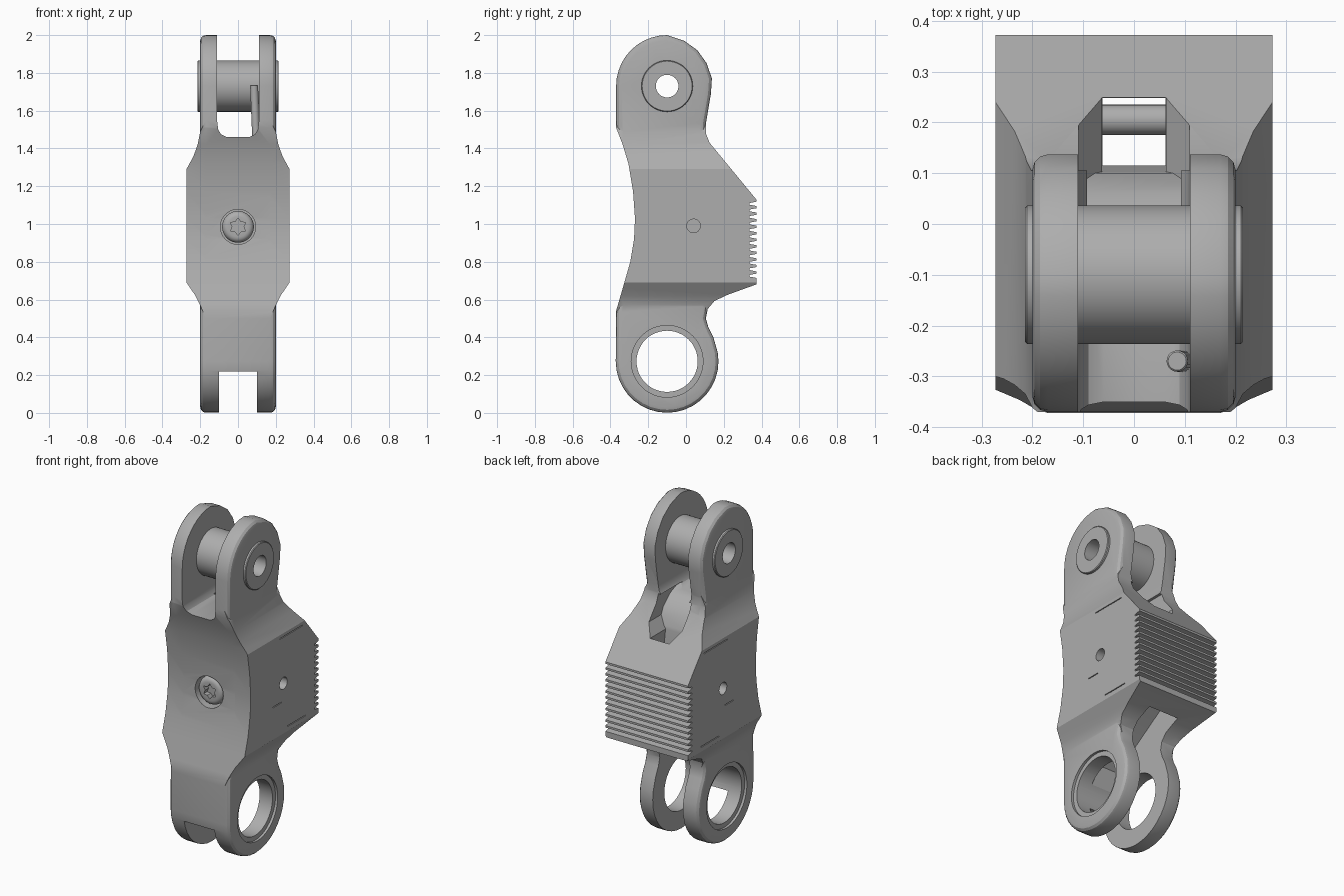
import bpy, bmesh
from math import sin, cos, pi, radians
from mathutils import Vector

if "Cube" in bpy.data.objects:
    bpy.data.objects.remove(bpy.data.objects["Cube"], do_unlink=True)

grey = bpy.data.materials.new("plain grey")
grey.use_nodes = True
COLOUR = (0.42, 0.42, 0.42, 1)
grey.diffuse_color = COLOUR
for node in grey.node_tree.nodes:
    if node.type == 'BSDF_PRINCIPLED':
        node.inputs["Base Color"].default_value = COLOUR


def place(axis, p, d):
    """Point p of a flat profile, at distance d along the axis."""
    return {'x': (d, p[0], p[1]), 'y': (p[0], d, p[1]), 'z': (p[0], p[1], d)}[axis]


def prism(name, pts, axis, a, b, bevel=0.0, ring=0.0, segments=3):
    """Extrude a profile along an axis; can round both rims or keep only a ring."""
    bm = bmesh.new()
    face = bm.faces.new([bm.verts.new(place(axis, p, a)) for p in pts])
    faces = [face]
    if ring:
        faces = bmesh.ops.inset_region(bm, faces=[face], thickness=ring, use_boundary=True,
                                       use_even_offset=True)["faces"]
        bmesh.ops.delete(bm, geom=[face], context='FACES_ONLY')
    ext = bmesh.ops.extrude_face_region(bm, geom=faces, use_keep_orig=True)["geom"]
    shift = Vector(place(axis, (0, 0), b - a))
    bmesh.ops.translate(bm, vec=shift, verts=[g for g in ext if isinstance(g, bmesh.types.BMVert)])
    bmesh.ops.recalc_face_normals(bm, faces=bm.faces[:])
    if bevel:
        k = 'xyz'.index(axis)
        rims = [e for e in bm.edges if abs(e.verts[0].co[k] - e.verts[1].co[k]) < 1e-5]
        bmesh.ops.bevel(bm, geom=rims, offset=bevel, segments=segments, profile=0.5,
                        affect='EDGES', clamp_overlap=True)
    mesh = bpy.data.meshes.new(name)
    bm.to_mesh(mesh)
    bm.free()
    mesh.materials.append(grey)
    ob = bpy.data.objects.new(name, mesh)
    bpy.context.collection.objects.link(ob)
    return ob


def combine(target, other, op='DIFFERENCE'):
    mod = target.modifiers.new("combine", 'BOOLEAN')
    mod.operation, mod.object, mod.solver = op, other, 'EXACT'
    bpy.context.view_layer.objects.active = target
    bpy.ops.object.modifier_apply(modifier=mod.name)
    bpy.data.objects.remove(other, do_unlink=True)


def arc(cx, cy, r, start, end, n):
    return [(cx + r * cos(radians(start + (end - start) * i / n)),
             cy + r * sin(radians(start + (end - start) * i / n))) for i in range(n + 1)]


def disc(cx, cy, r, n=48):
    return arc(cx, cy, r, 0, 360, n)[:-1]


def mirrored(half):
    return half + [(-x, z) for x, z in reversed(half)]


def box(y0, y1, z0, z1):
    return [(y0, z0), (y1, z0), (y1, z1), (y0, z1)]


EYE_Y, TOP_Z, LOW_Z = -0.1, 1.73, 0.273

# Side outline, given clockwise from the upper eye, with a choice of back edge
teeth = []
COUNT = 13
pitch = 0.45 / COUNT
for i in range(COUNT):
    z = 1.13 - i * pitch
    teeth += [(0.372, z), (0.372, z - pitch * 0.35)]
    if i < COUNT - 1:
        teeth += [(0.335, z - pitch * 0.55), (0.335, z - pitch * 0.8)]
teeth[-1] = (0.372, 0.68)


def outline(back):
    upper = arc(EYE_Y, TOP_Z, 0.27, 180, 90, 10)
    upper += [(-0.01, 1.97), (0.06, 1.92), (0.11, 1.85), (0.137, 1.77), (0.132, 1.69),
              (0.105, 1.53), (0.105, 1.48), (0.125, 1.43)]
    throat = [(0.22, 0.625), (0.15, 0.592), (0.115, 0.55), (0.105, 0.5), (0.118, 0.455),
              (0.145, 0.4)]
    lower = arc(EYE_Y, LOW_Z, 0.272, 10, -180, 19)
    front = [(-0.37, 0.54), (-0.335, 0.66), (-0.295, 0.8), (-0.275, 0.92), (-0.27, 1.03),
             (-0.28, 1.17), (-0.305, 1.32), (-0.335, 1.42), (-0.37, 1.51)]
    return upper + back + throat + lower + front


# Main frame: rounded full-height plate joined with the wider toothed middle
frame = prism("link_frame", outline([(0.32, 1.17), (0.32, 0.68)]), 'x', -0.2, 0.2, bevel=0.03)
middle = prism("middle_block", outline(teeth), 'x', -0.4, 0.4)
flare = mirrored([(0.17, 0.5), (0.2, 0.57), (0.225, 0.62), (0.273, 0.69), (0.273, 1.29),
                  (0.235, 1.36), (0.214, 1.42), (0.2, 1.49), (0.17, 1.55)])
combine(middle, prism("flare_cutter", flare, 'y', -1, 1), 'INTERSECT')
combine(frame, middle, 'UNION')

# Upper fork slot, its tapering scooped floor and the shaft down through the block
slot = mirrored([(0.06, 1.46), (0.09, 1.475), (0.105, 1.5), (0.11, 1.54), (0.11, 2.2)])
combine(frame, prism("upper_slot", slot, 'y', -1, 1))
scoop = prism("scoop", [(-0.1, 1.48), (-0.01, 1.445), (0.06, 1.385), (0.1, 1.3), (0.115, 1.2),
                        (0.249, 1.2), (0.249, 1.48)], 'x', -0.2, 0.2)
taper = mirrored([(0.063, 1.1), (0.063, 1.28), (0.109, 1.345), (0.109, 1.6)])
combine(scoop, prism("taper", taper, 'y', -1, 1), 'INTERSECT')
combine(frame, scoop)
combine(frame, prism("shaft", box(0.115, 0.248, 0.5, 1.25), 'x', -0.062, 0.062))

# Lower fork slot behind a thick front wall that stops short of the bottom
low_slot = [(-0.6, -0.1), (-0.6, 0.22), (-0.235, 0.22), (-0.235, 0.5), (-0.1, 0.62),
            (0.1, 0.75), (0.25, 0.75), (0.25, -0.1)]
combine(frame, prism("lower_slot", low_slot, 'x', -0.1, 0.1))

# Bores for the pins, with a shallow step round each side of the lower eye
combine(frame, prism("upper_bore", disc(EYE_Y, TOP_Z, 0.1), 'x', -1, 1))
combine(frame, prism("lower_bore", disc(EYE_Y, LOW_Z, 0.162), 'x', -1, 1))
for s in (-1, 1):
    combine(frame, prism("eye_step", disc(EYE_Y, LOW_Z, 0.19), 'x', s * 0.185, s * 0.5))
    combine(frame, prism("side_hole", disc(0.04, 0.99, 0.036, 24), 'x', s * 0.2, s * 0.5))
    # Fine seams on the side faces
    for y0, y1, z in ((0.0, 0.22, 1.265), (-0.06, 0.02, 0.88), (0.08, 0.25, 0.716)):
        combine(frame, prism("seam", box(y0, y1, z, z + 0.005), 'x', s * 0.267, s * 0.5))

# Groove that outlines the front cover, following the curved front
cover = mirrored([(0.14, 0.25), (0.158, 0.275), (0.162, 0.6), (0.225, 0.69), (0.235, 0.74),
                  (0.235, 1.28), (0.222, 1.33), (0.185, 1.365)])
groove = prism("groove", cover, 'y', -0.6, -0.2, ring=0.009)
backing = prism("backing", [(y + 0.014, z) for y, z in outline(teeth)], 'x', -0.4, 0.4)
combine(groove, backing)
combine(frame, groove)

# Screw in the front cover
combine(frame, prism("screw_recess", disc(0, 0.985, 0.093), 'y', -0.6, -0.2))
screw = prism("front_screw", disc(0, 0.985, 0.084), 'y', -0.268, -0.19, bevel=0.03, segments=5)
star = [((0.046 if i % 2 else 0.03) * cos(i * pi / 6),
         0.985 + (0.046 if i % 2 else 0.03) * sin(i * pi / 6)) for i in range(12)]
combine(screw, prism("star_socket", star, 'y', -0.5, -0.235))

# Roller through the upper fork
roller = prism("upper_roller", disc(EYE_Y, TOP_Z, 0.136), 'x', -0.215, 0.215, bevel=0.004, segments=1)
combine(roller, prism("roller_bore", disc(EYE_Y, TOP_Z, 0.06, 32), 'x', -1, 1))

# Cross pin in the shaft and the small upright peg in the upper slot
pin = prism("cross_pin", disc(0.205, 0.95, 0.03, 24), 'x', -0.07, 0.07)
peg = prism("slot_peg", disc(0.085, -0.27, 0.021, 20), 'z', 1.43, 1.735, bevel=0.003, segments=1)
for v in peg.data.vertices:
    v.co.x += (1.735 - v.co.z) * 0.04

for ob in (frame, screw, roller, pin, peg):
    bpy.ops.object.select_all(action='DESELECT')
    ob.select_set(True)
    bpy.context.view_layer.objects.active = ob
    bpy.ops.object.shade_smooth_by_angle(angle=radians(28))
